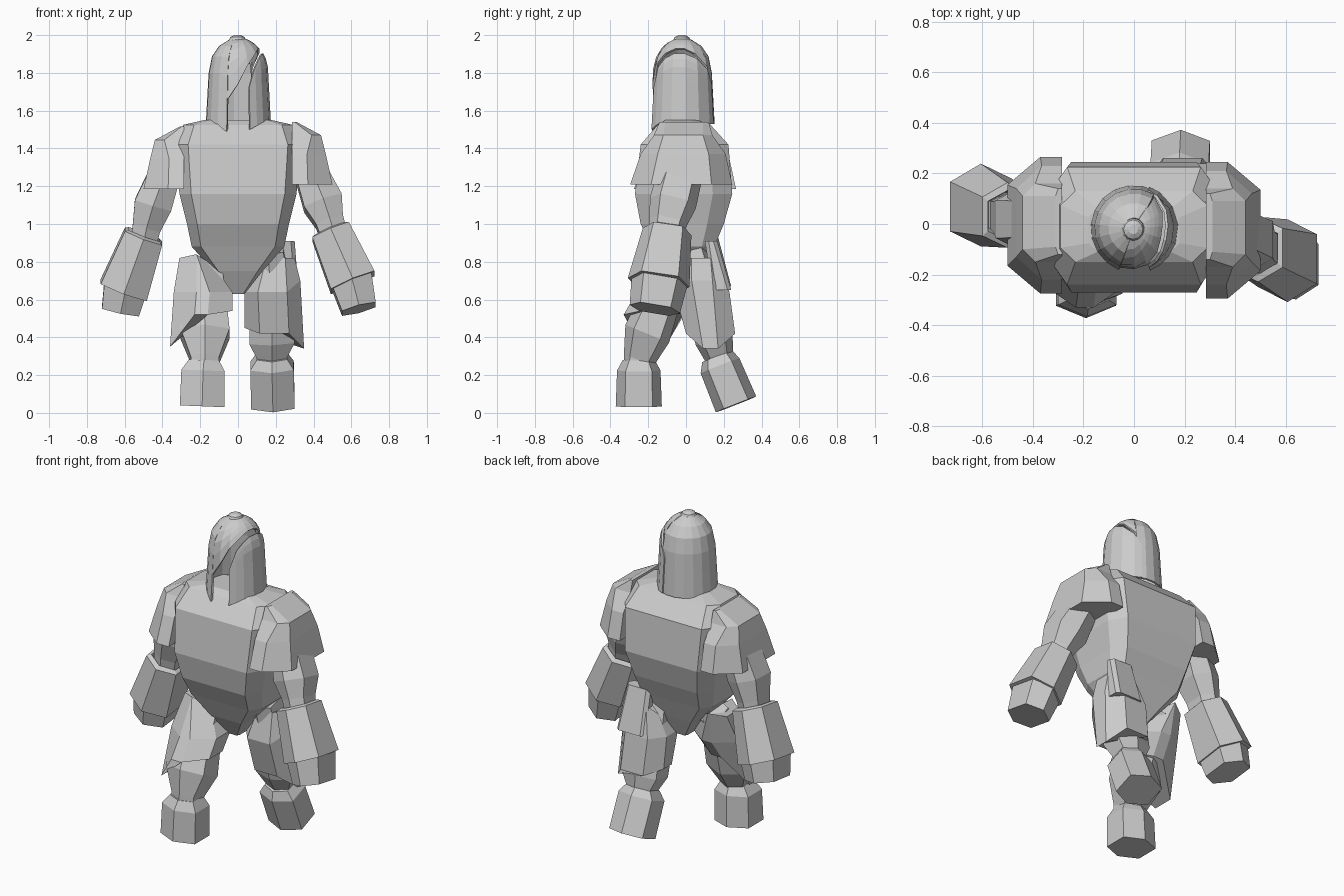
import bpy, bmesh
from math import sin, cos, pi, radians
from mathutils import Vector

cube = bpy.data.objects.get("Cube")
if cube:
    bpy.data.objects.remove(cube)

clay = bpy.data.materials.new("light grey")
clay.use_nodes = True
clay.diffuse_color = (0.6, 0.6, 0.6, 1)
clay.node_tree.nodes["Principled BSDF"].inputs["Base Color"].default_value = (0.6, 0.6, 0.6, 1)


def loft(name, rings, closed=True):
    """Skin a stack of equal-length rings; closed rings get end caps."""
    bm = bmesh.new()
    loops = [[bm.verts.new(p) for p in ring] for ring in rings]
    n = len(rings[0])
    for a, b in zip(loops, loops[1:]):
        for i in range(n if closed else n - 1):
            j = (i + 1) % n
            bm.faces.new((a[i], a[j], b[j], b[i]))
    if closed:
        bm.faces.new(loops[0])
        bm.faces.new(loops[-1])
    bmesh.ops.recalc_face_normals(bm, faces=bm.faces)
    mesh = bpy.data.meshes.new(name)
    bm.to_mesh(mesh)
    bm.free()
    mesh.materials.append(clay)
    obj = bpy.data.objects.new(name, mesh)
    bpy.context.collection.objects.link(obj)
    return obj


def slab(x0, x1, y0, y1, z, cx, cy, drop0=0, drop1=0):
    """Horizontal rectangle with cut corners; drops lower the two x sides."""
    a, b = z - drop0, z - drop1
    return [(x0 + cx, y0, z), (x1 - cx, y0, z), (x1, y0 + cy, b), (x1, y1 - cy, b),
            (x1 - cx, y1, z), (x0 + cx, y1, z), (x0, y1 - cy, a), (x0, y0 + cy, a)]


def limb(name, stations):
    """Six-sided limb piece; stations are (x, y, z, half width, half depth)."""
    first, last = Vector(stations[0][:3]), Vector(stations[-1][:3])
    axis = (last - first).normalized()
    u = (Vector((1, 0, 0)) - axis * axis.x).normalized()
    v = u.cross(axis)
    shape = [(-1, -.6), (0, -1), (1, -.6), (1, .6), (0, 1), (-1, .6)]
    return loft(name, [[Vector(s[:3]) + u * s[3] * a + v * s[4] * b for a, b in shape]
                       for s in stations])


# Torso, narrowing to the groin
loft("torso", [slab(-w, w, y0, y1, z, w * .2, (y1 - y0) * .2) for w, y0, y1, z in [
    (.18, -.11, .06, 1.55), (.29, -.15, .13, 1.525), (.33, -.24, .225, 1.42),
    (.31, -.27, .245, 1.16), (.27, -.24, .2, 1.0), (.245, -.18, .15, .88),
    (.13, -.12, .1, .75), (.035, -.05, .05, .63)]])

# Shoulder guards, sloping outwards and broad at the lower rim
for side, label, drop, shift in [(1, "left", 0, 0), (-1, "right", .025, .02)]:
    rings = []
    for x1, y0, y1, z, cx, cy in [
            (.31, -.14, .12, 1.54, .01, .03), (.44, -.17, .14, 1.47, .05, .05),
            (.465, -.24, .21, 1.37, .1, .09), (.5, -.295, .245, 1.21, .13, .11)]:
        y0, y1, z = y0 + shift, y1 + shift, z - drop
        rings.append([(side * x, y, z) for x, y in [
            (.285, y0), (x1 - cx, y0), (x1, y0 + cy),
            (x1, y1 - cy), (x1 - cx, y1), (.285, y1)]])
    loft(label + "_shoulder_guard", rings)

# Arms
limb("left_upper_arm", [(.385, -.03, 1.27, .085, .12), (.45, -.07, 1.11, .105, .125),
                        (.485, -.095, 1.01, .075, .1), (.51, -.11, .93, .07, .09)])
limb("left_gauntlet", [(.505, -.11, .93, .07, .085), (.488, -.1, .97, .085, .1),
                       (.49, -.1, .96, .105, .13), (.607, -.145, .69, .125, .165)])
limb("left_hand", [(.6, -.14, .7, .11, .15), (.64, -.165, .55, .092, .135)])
limb("right_upper_arm", [(-.39, .02, 1.26, .085, .12), (-.45, .02, 1.1, .1, .125),
                         (-.485, .03, .98, .075, .1), (-.5, .035, .9, .07, .09)])
limb("right_gauntlet", [(-.51, .04, .9, .07, .085), (-.497, .035, .945, .085, .1),
                        (-.5, .035, .935, .105, .13), (-.605, .075, .65, .13, .165)])
limb("right_hand", [(-.595, .07, .67, .115, .15), (-.622, .085, .54, .1, .135)])

# Legs, one striding forward and one back
limb("left_thigh", [(.16, .03, .86, .08, .09), (.18, .11, .55, .12, .11),
                    (.18, .15, .38, .12, .1), (.18, .175, .29, .075, .075),
                    (.18, .18, .22, .075, .07)])
limb("left_foot", [(.18, .165, .3, .08, .085), (.18, .18, .25, .115, .11),
                   (.185, .265, .045, .115, .115)])
limb("right_thigh", [(-.17, -.01, .8, .08, .09), (-.18, -.15, .56, .12, .11),
                     (-.175, -.205, .42, .13, .125), (-.175, -.25, .28, .075, .085),
                     (-.175, -.255, .2, .075, .08)])
limb("right_foot", [(-.18, -.25, .28, .08, .085), (-.185, -.25, .225, .115, .115),
                    (-.19, -.25, .035, .118, .122)])

# Thigh armour, each lower rim dipping at the outer side
loft("left_thigh_armour", [slab(*s) for s in [
    (.1, .3, -.02, .18, .82, .05, .05, .06), (.035, .33, -.06, .23, .64, .07, .09, 0, -.06),
    (.035, .35, .0, .26, .42, .08, .09, -.03, .08)]])
loft("left_thigh_rear_plate", [slab(*s) for s in [
    (.14, .3, .1, .165, .91, .02, .02), (.13, .32, .14, .24, .65, .02, .02)]])
loft("right_thigh_armour", [slab(*s) for s in [
    (-.31, -.13, -.14, .1, .84, .09, .06, .02, .06), (-.34, -.03, -.26, .06, .64, .12, .09),
    (-.36, -.03, -.33, -.02, .52, .13, .09, .17, -.02)]])


# Hollow helmet, split by an opening that sweeps from the face over the left side
def column(deg, low, top, grow=0):
    pts = []
    for t in (0, .35, .6, .8, .92, 1):
        z = low + (top - low) * t
        if z < 1.8:
            r = .167 - .055 * (z - 1.5)
        else:
            r = .151 * max(0, 1 - ((z - 1.8) / .18) ** 2) ** .5
        a = radians(deg)
        pts.append(((r + grow) * sin(a), -(r + grow) * cos(a) - .018, z))
    return pts


crown = [(-20, 1.66), (0, 1.74), (20, 1.84), (45, 1.9), (70, 1.925), (95, 1.925),
         (120, 1.9), (148, 1.83)]
crown += [(150 + 19 * i, 1.53) for i in range(10)] + [(340, 1.48)]
cheek = [(21, 1.5, 1.72), (35, 1.52, 1.83), (50, 1.54, 1.875), (70, 1.55, 1.9),
         (95, 1.55, 1.9), (120, 1.54, 1.875), (145, 1.53, 1.82), (160, 1.53, 1.75)]
for name, columns in [
        ("helmet_crown", [column(d, low, 1.974) for d, low in crown]),
        ("helmet_cheek", [column(d, low, top, .004) for d, low, top in cheek])]:
    thick = loft(name, columns, closed=False).modifiers.new("thickness", 'SOLIDIFY')
    thick.thickness = .012
    thick.offset = 0

# Rounded knob on the crown
loft("helmet_knob", [[(r * cos(pi * i / 6) - .003, r * sin(pi * i / 6) - .022, z)
                      for i in range(12)]
                     for r, z in [(.04, 1.955), (.046, 1.972), (.038, 1.989), (.018, 2.0)]])
